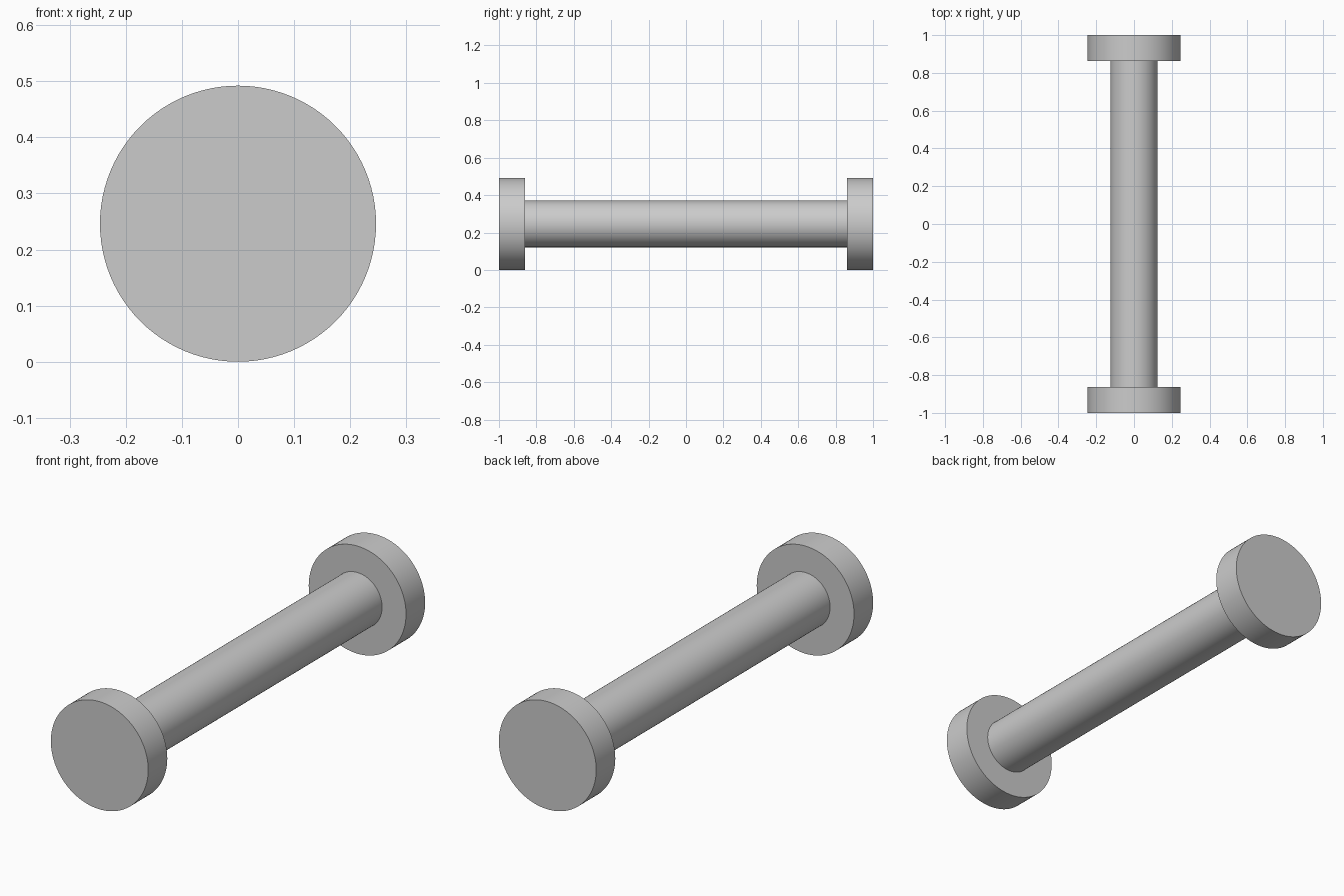
import bpy
import math

cube = bpy.data.objects.get("Cube")
if cube:
    bpy.data.objects.remove(cube, do_unlink=True)

DISC_RADIUS = 0.246
SHAFT_RADIUS = 0.125
DISC_WIDTH = 0.138

# Plain grey finish shared by every part
grey = bpy.data.materials.new("light grey")
grey.use_nodes = True
colour = (0.6, 0.6, 0.6, 1)
grey.diffuse_color = colour
grey.node_tree.nodes["Principled BSDF"].inputs["Base Color"].default_value = colour


def cylinder(name, radius, length, y):
    """Smooth cylinder lying along the y axis."""
    bpy.ops.mesh.primitive_cylinder_add(
        vertices=96, radius=radius, depth=length,
        location=(0, y, DISC_RADIUS), rotation=(math.pi / 2, 0, 0))
    part = bpy.context.object
    part.name = name
    part.data.materials.append(grey)
    bpy.ops.object.shade_smooth_by_angle()


# Shaft between the two end discs
cylinder("shaft", SHAFT_RADIUS, 2 - 2 * DISC_WIDTH, 0)

# End discs
for name, side in (("front_disc", -1), ("back_disc", 1)):
    cylinder(name, DISC_RADIUS, DISC_WIDTH, side * (1 - DISC_WIDTH / 2))
